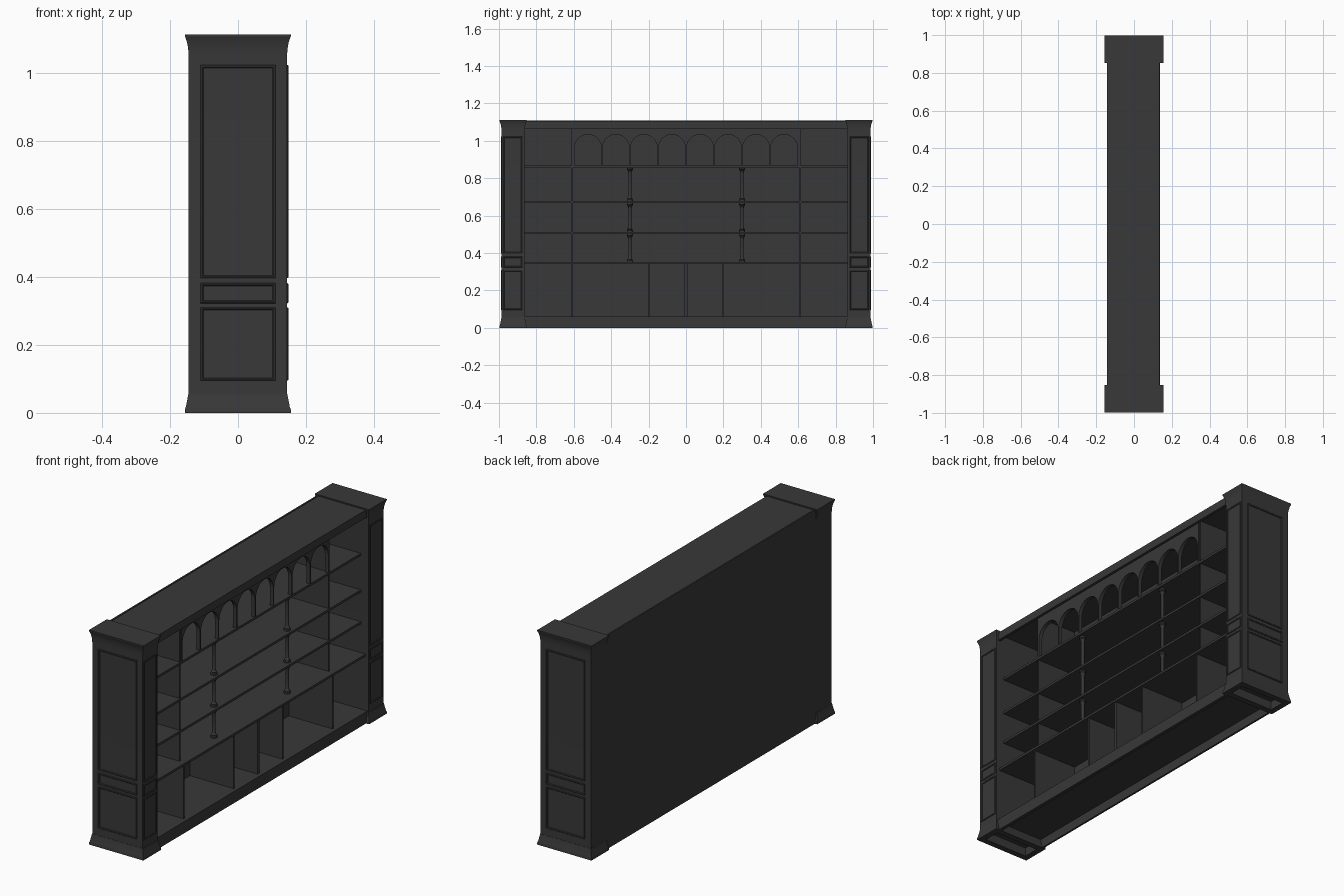
import bpy, bmesh, math

if "Cube" in bpy.data.objects:
    bpy.data.objects.remove(bpy.data.objects["Cube"])

mat = bpy.data.materials.new("dark_wood")
mat.diffuse_color = (0.04, 0.04, 0.04, 1)
mat.use_nodes = True
mat.node_tree.nodes["Principled BSDF"].inputs["Base Color"].default_value = mat.diffuse_color


def finish(name, bm, smooth=False):
    bmesh.ops.recalc_face_normals(bm, faces=bm.faces[:])
    me = bpy.data.meshes.new(name)
    bm.to_mesh(me)
    bm.free()
    me.materials.append(mat)
    ob = bpy.data.objects.new(name, me)
    bpy.context.collection.objects.link(ob)
    if smooth:
        bpy.context.view_layer.objects.active = ob
        ob.select_set(True)
        bpy.ops.object.shade_smooth_by_angle(angle=math.radians(35))
        ob.select_set(False)
    return ob


def box(name, x, y, z):
    bm = bmesh.new()
    bmesh.ops.create_cube(bm, size=1)
    for v in bm.verts:
        v.co = [(a[0] + a[1]) / 2 + c * (a[1] - a[0]) for a, c in zip((x, y, z), v.co)]
    return finish(name, bm)


def loft(name, rings, caps=True, loop=False, smooth=False):
    bm = bmesh.new()
    rs = [[bm.verts.new(p) for p in r] for r in rings]
    n = len(rs[0])
    pairs = list(zip(rs, rs[1:])) + ([(rs[-1], rs[0])] if loop else [])
    for a, b in pairs:
        for i in range(n):
            j = (i + 1) % n
            bm.faces.new((a[i], a[j], b[j], b[i]))
    if caps:
        bm.faces.new(rs[0])
        bm.faces.new(rs[-1])
    return finish(name, bm, smooth)


def rect(u0, u1, v0, v1, o):
    return [(u0 - o, v0 - o), (u1 + o, v0 - o), (u1 + o, v1 + o), (u0 - o, v1 + o)]


# raised moulding frame mapped onto a face
def frame(name, u, v, to3d):
    prof = [(0, -.002), (0, .002), (-.002, .004), (-.005, .004), (-.008, .001), (-.008, -.002)]
    loft(name, [[to3d(a, b, h) for a, b in rect(*u, *v, o)] for o, h in prof],
         caps=False, loop=True)


# end pillars: flared hollow base, plain shaft, cove crown
PILLAR = [(.045, -.02), (0, -.02), (0, .011), (.01, .011), (.018, .008), (.055, .001), (.055, 0),
          (1.045, 0), (1.065, .001), (1.08, .003), (1.093, .006), (1.103, .0095), (1.106, .011), (1.112, .011)]
PANELS = [(.095, .31), (.322, .381), (.396, 1.022)]
for side, s in (("left", -1), ("right", 1)):
    y0, y1 = sorted((s * .863, s * .986))
    loft(side + "_pillar", [[(a, b, z) for a, b in rect(-.145, .144, y0, y1, o)] for z, o in PILLAR],
         smooth=True)
    for i, v in enumerate(PANELS):
        frame(f"{side}_end_moulding_{i}", (-.11, .11), v, lambda a, b, h: (a, s * (.986 + h), b))
        frame(f"{side}_front_moulding_{i}", (.873, .978), v, lambda a, b, h: (.144 + h, s * a, b))

# carcass between the pillars
W = (-.866, .866)
box("back_panel", (-.143, -.133), W, (0, 1.1))
box("top_board", (-.143, .135), W, (1.093, 1.105))
box("bottom_board", (-.135, .125), W, (.048, .06))
box("plinth", (.12, .138), W, (0, .06))
box("header_rail", (.12, .135), W, (1.064, 1.1))
box("back_lip", (-.143, -.135), W, (1.1, 1.108))
box("counter", (-.135, .127), W, (.34, .352))
SHELVES = [.507, .672, .861]
for i, z in enumerate(SHELVES):
    box(f"shelf_{i}", (-.135, .1), W, (z - .006, z + .006))

# uprights
for s in (-1, 1):
    y = s * .61
    box("upper_divider", (-.135, .095), (y - .004, y + .004), (.35, 1.095))
for y, t in ((-.61, .004), (-.2, .004), (0, .008), (.2, .004), (.61, .004)):
    box("lower_divider", (-.135, .118), (y - t, y + t), (.055, .345))

# arcade of eight arches
N, PITCH, R = 8, .15, .0715
outline = [(.606, 1.094), (-.606, 1.094), (-.606, .866)]
for k in range(N):
    c = (k - (N - 1) / 2) * PITCH
    outline.append((c - R, .866))
    outline += [(c - R * math.cos(math.pi * i / 16), .962 + R * math.sin(math.pi * i / 16))
                for i in range(17)]
    outline.append((c + R, .866))
outline.append((.606, .866))
loft("arcade", [[(x, a, b) for a, b in outline] for x in (.08, .1)], smooth=True)

# turned columns between the shelves
levels = [.352] + [z + d for z in SHELVES for d in (-.006, .006)]
for y in (-.3, .3):
    for z0, z1 in zip(levels[0::2], levels[1::2]):
        half = [(.0165, 0), (.0165, .007), (.013, .011), (.0145, .014), (.0105, .019), (.0085, .026)]
        prof = [(r, z0 + h) for r, h in half] + [(r, z1 - h) for r, h in reversed(half)]
        loft("column", [[(.072 + r * math.cos(i * math.pi / 8), y + r * math.sin(i * math.pi / 8), z)
                         for i in range(16)] for r, z in prof], smooth=True)
